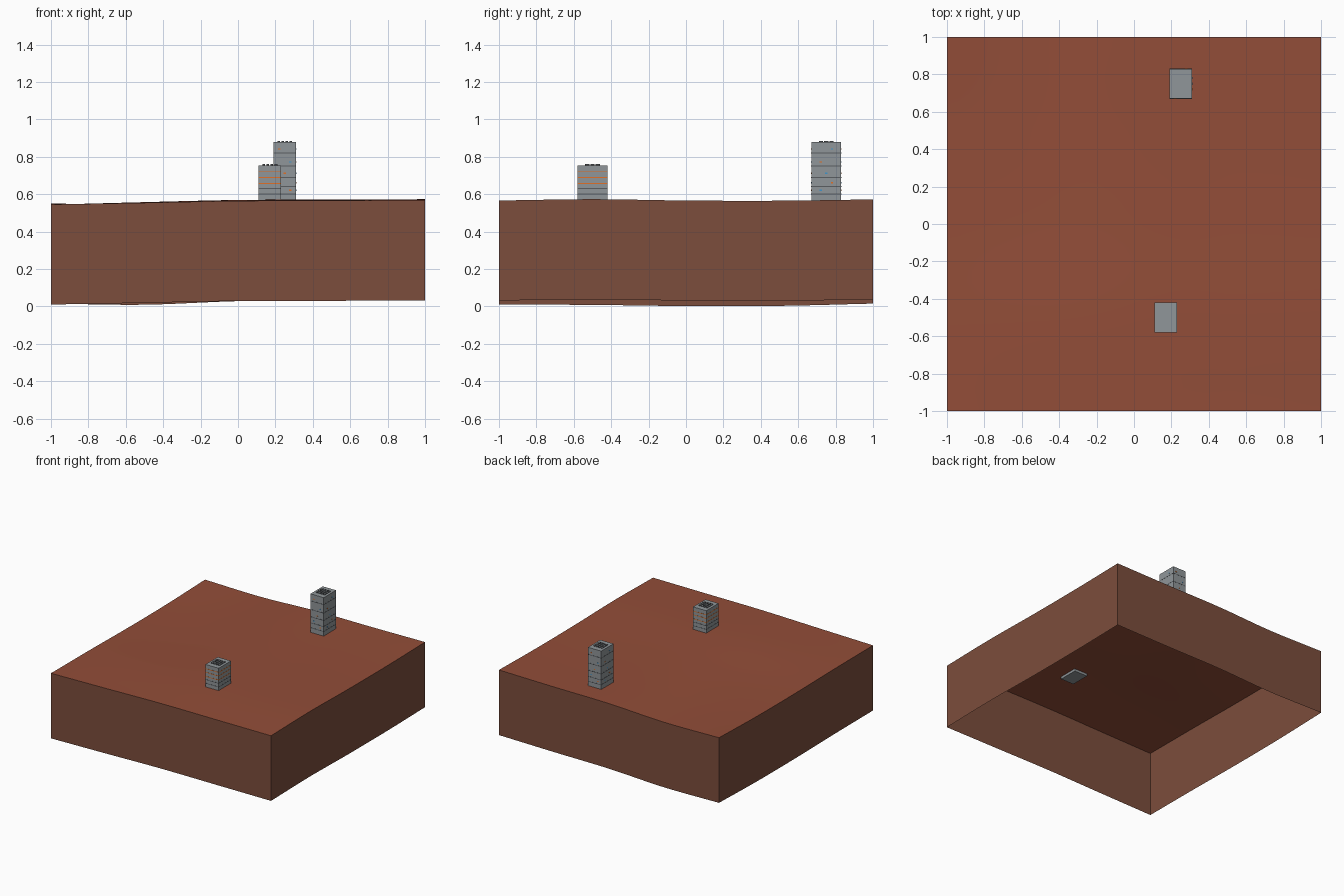
import bpy, bmesh
from math import radians

cube = bpy.data.objects.get("Cube")
if cube:
    bpy.data.objects.remove(cube, do_unlink=True)


def material(name, r, g, b):
    m = bpy.data.materials.new(name)
    m.use_nodes = True
    m.diffuse_color = (r, g, b, 1)
    m.node_tree.nodes["Principled BSDF"].inputs["Base Color"].default_value = (r, g, b, 1)
    return m


SOIL = material("red soil", 0.29, 0.075, 0.04)
EARTH = material("brown earth", 0.2, 0.075, 0.045)
CONCRETE = material("grey concrete", 0.28, 0.305, 0.32)
DARK = material("dark grey", 0.1, 0.11, 0.12)
ORANGE = material("orange light", 0.75, 0.16, 0.02)
BLUE = material("blue light", 0.05, 0.3, 0.6)


def add_object(name, bm, mats):
    mesh = bpy.data.meshes.new(name)
    bm.to_mesh(mesh)
    bm.free()
    for m in mats:
        mesh.materials.append(m)
    obj = bpy.data.objects.new(name, mesh)
    bpy.context.collection.objects.link(obj)
    return obj


def spline(p, t):
    """Smooth curve through evenly spaced heights, t from 0 to 1."""
    t *= len(p) - 1
    i = min(int(t), len(p) - 2)
    f = t - i
    a, b = p[i], p[i + 1]
    before = p[i - 1] if i else 2 * a - b
    after = p[i + 2] if i + 2 < len(p) else 2 * b - a
    s, e = (b - before) / 2, (after - a) / 2
    return a + f * s + f * f * (3 * (b - a) - 2 * s - e) + f ** 3 * (2 * (a - b) + s + e)


# Heights of the rolling ground above its lowest point, front row first
ROLL = [
    [.010, .019, .029, .030, .031],
    [.008, .022, .034, .036, .038],
    [.002, .010, .026, .028, .031],
    [.003, .008, .024, .026, .030],
    [.015, .009, .028, .031, .037],
]
DEPTH = 0.535


def ground(x, y):
    rows = [spline(row, (x + 1) / 2) for row in ROLL]
    return spline(rows, (y + 1) / 2)


# Ground block: wavy top with earth walls, open below
bm = bmesh.new()
bmesh.ops.create_grid(bm, x_segments=32, y_segments=32, size=1)
for v in bm.verts:
    v.co.z = ground(v.co.x, v.co.y) + DEPTH
rim = [e for e in bm.edges if e.is_boundary]
walls = bmesh.ops.extrude_edge_only(bm, edges=rim)["geom"]
for g in walls:
    if isinstance(g, bmesh.types.BMVert):
        g.co.z -= DEPTH
    elif isinstance(g, bmesh.types.BMFace):
        g.material_index = 1
bmesh.ops.recalc_face_normals(bm, faces=bm.faces)
top = max(bm.faces, key=lambda f: abs(f.normal.z))
if top.normal.z < 0:
    bmesh.ops.reverse_faces(bm, faces=bm.faces)
block = add_object("ground_block", bm, [SOIL, EARTH])
bpy.context.view_layer.objects.active = block
block.select_set(True)
bpy.ops.object.shade_smooth_by_angle(angle=radians(35))
block.select_set(False)


def add_box(bm, lo, hi, mat=0, side_mat=None):
    verts = bmesh.ops.create_cube(bm, size=1)["verts"]
    for v in verts:
        for i in range(3):
            v.co[i] = hi[i] if v.co[i] > 0 else lo[i]
    for f in {f for v in verts for f in v.link_faces}:
        upright = abs(f.calc_center_median().z - (lo[2] + hi[2]) / 2) < 1e-5
        f.material_index = side_mat if upright and side_mat is not None else mat


W, D = 0.06, 0.08   # half width and half depth of a tower


def tower(name, cx, cy, height, floors, lit, panes):
    base = 0.55
    # Body
    bm = bmesh.new()
    add_box(bm, (cx - W, cy - D, base), (cx + W, cy + D, height))
    add_object(name + "_body", bm, [CONCRETE])

    # Floor bands wrapping all four sides
    bm = bmesh.new()
    for z in floors:
        add_box(bm, (cx - W - .001, cy - D - .001, z - .0025),
                (cx + W + .001, cy + D + .001, z + .0025), 1 if z in lit else 0)
    add_object(name + "_floor_bands", bm, [DARK, ORANGE])

    # Scattered lit windows between the bands
    if panes:
        bm = bmesh.new()
        for k, z in enumerate(floors):
            for s in (-1, 1):
                a = (k * 2 % 3 - 1) * 0.03 * s
                add_box(bm, (cx + a - .006, cy + s * D - .0015, z + .018),
                        (cx + a + .006, cy + s * D + .0015, z + .025), k % 2)
                add_box(bm, (cx + s * W - .0015, cy + a - .006, z + .018),
                        (cx + s * W + .0015, cy + a + .006, z + .025), (k + 1) % 2)
        add_object(name + "_windows", bm, [ORANGE, BLUE])

    # Low rooftop units with dark sides
    bm = bmesh.new()
    for i in range(4):
        for j in range(3):
            x, y = cx + (i - 1.5) * .022, cy + (j - 1) * .028
            add_box(bm, (x - .007, y - .011, height - .002),
                    (x + .007, y + .011, height + .006), 0, 1)
    add_object(name + "_roof_units", bm, [CONCRETE, DARK])


tower("short_tower", 0.17, -0.5, 0.754, (.6, .63, .657, .69, .72), (.657, .69, .72), False)
tower("tall_tower", 0.25, 0.75, 0.878, (.6, .64, .69, .75, .82), (), True)
